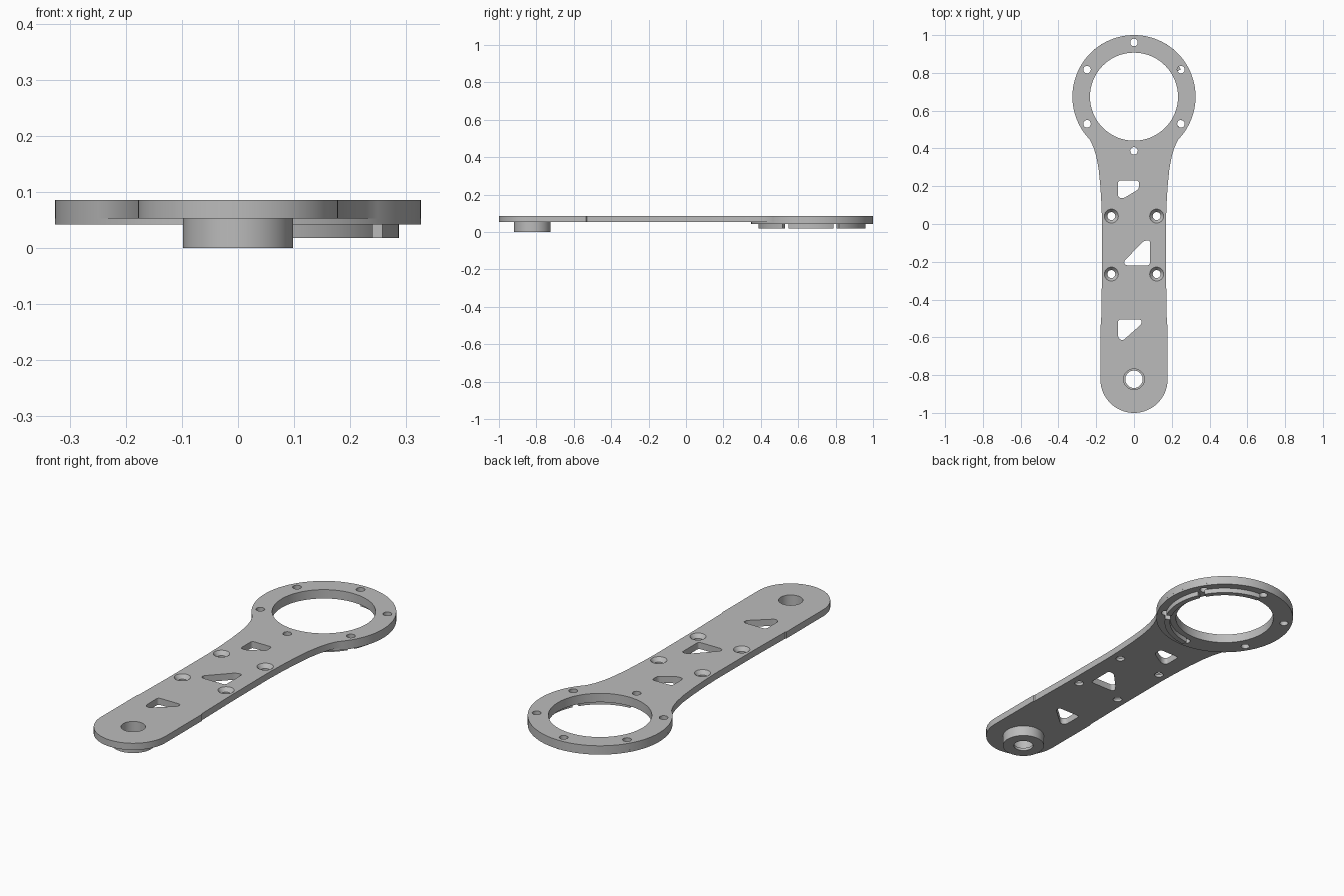
import bpy, bmesh, math
from mathutils import Vector

if "Cube" in bpy.data.objects:
    bpy.data.objects.remove(bpy.data.objects["Cube"])

BOTTOM, TOP, PAD_Z, RIB_Z = 0.053, 0.086, 0.042, 0.018
RING_Y, RING_R, BOLT_R = 0.674, 0.326, 0.287
BOSS_Y, END_R = -0.822, 0.178

metal = bpy.data.materials.new("light grey")
metal.use_nodes = True
grey = (0.5, 0.5, 0.5, 1)
metal.diffuse_color = grey
metal.node_tree.nodes["Principled BSDF"].inputs["Base Color"].default_value = grey


def arc(cx, cy, r, start, end, n):
    angles = [math.radians(start + (end - start) * i / n) for i in range(n + 1)]
    return [(cx + r * math.cos(a), cy + r * math.sin(a)) for a in angles]


def circle(cx, cy, r, n=32):
    return arc(cx, cy, r, 0, 360, n)[:-1]


def rounded(points, r=0.014, n=5):
    """Round every corner of a polygon with a small curve."""
    out = []
    pts = [Vector(p) for p in points]
    for i, p in enumerate(pts):
        before, after = pts[i - 1] - p, pts[(i + 1) % len(pts)] - p
        a = p + before.normalized() * min(r, before.length * 0.48)
        b = p + after.normalized() * min(r, after.length * 0.48)
        for k in range(n + 1):
            t = k / n
            out.append(tuple(a * (1 - t) ** 2 + p * 2 * t * (1 - t) + b * t * t))
    return out


def loft(bm, layers):
    """Closed solid through matching outlines, each given as (outline, z)."""
    rows = [[bm.verts.new((x, y, z)) for x, y in outline] for outline, z in layers]
    for low, high in zip(rows, rows[1:]):
        for i in range(len(low)):
            j = (i + 1) % len(low)
            bm.faces.new((low[i], low[j], high[j], high[i]))
    bm.faces.new(rows[0])
    bm.faces.new(rows[-1])


def make(name, solids):
    bm = bmesh.new()
    for layers in solids:
        loft(bm, layers)
    bmesh.ops.recalc_face_normals(bm, faces=bm.faces)
    mesh = bpy.data.meshes.new(name)
    bm.to_mesh(mesh)
    bm.free()
    mesh.materials.append(metal)
    ob = bpy.data.objects.new(name, mesh)
    bpy.context.collection.objects.link(ob)
    return ob


def prism(outline, low, high):
    return [(outline, low), (outline, high)]


def finish(ob, cutter=None):
    bpy.ops.object.select_all(action="DESELECT")
    ob.select_set(True)
    bpy.context.view_layer.objects.active = ob
    if cutter:
        mod = ob.modifiers.new("holes", "BOOLEAN")
        mod.operation, mod.solver, mod.object = "DIFFERENCE", "EXACT", cutter
        bpy.ops.object.modifier_apply(modifier=mod.name)
    bpy.ops.object.shade_smooth_by_angle(angle=math.radians(30))


# Arm outline: flared neck, slim waist, round end, closed by the ring head
neck = [(0.234, 0.447), (0.214, 0.405), (0.199, 0.355), (0.187, 0.29),
        (0.178, 0.2), (0.172, 0.1), (0.169, 0), (0.17, -0.3), (0.174, -0.53), (END_R, -0.535)]
mirrored = [(-x, y) for x, y in reversed(neck)]
tip = list(reversed(arc(0, BOSS_Y, END_R, -180, 0, 40)))
head = list(reversed(arc(0, RING_Y, RING_R, -43, 223, 96)))
outline = neck + tip + mirrored + head[1:-1]

# Cutter for every opening
bolts = [(BOLT_R * math.cos(math.radians(a)), RING_Y + BOLT_R * math.sin(math.radians(a)))
         for a in range(30, 390, 60)]
windows = [
    [(-0.084, 0.23), (0.026, 0.23), (0.026, 0.185), (-0.055, 0.136), (-0.084, 0.14)],
    [(0.084, -0.219), (0.084, -0.085), (0.05, -0.09), (-0.055, -0.2), (-0.045, -0.219)],
    [(-0.084, -0.506), (0.04, -0.506), (0.04, -0.53), (-0.06, -0.618), (-0.084, -0.605)],
]
LOW, HIGH = -0.05, 0.15
cuts = [prism(circle(0, RING_Y, 0.233, 96), LOW, HIGH)]
cuts += [prism(circle(x, y, 0.02, 20), LOW, HIGH) for x, y in bolts]
cuts += [prism(rounded(w), LOW, HIGH) for w in windows]
for x in (-0.12, 0.12):
    for y in (0.042, -0.265):
        cuts.append([(circle(x, y, r), z) for r, z in
                     ((0.021, LOW), (0.021, 0.067), (0.037, TOP), (0.037, HIGH))])
cuts.append([(circle(0, BOSS_Y, r, 40), z) for r, z in
             ((0.046, LOW), (0.046, 0.014), (0.055, 0.014), (0.055, HIGH))])
cutter = make("hole_cutter", cuts)
cutter.hide_render = True

# Solid parts
finish(make("arm_plate", [prism(outline, BOTTOM, TOP)]), cutter)
finish(make("ring_pad", [prism(circle(0, RING_Y, RING_R, 128), PAD_Z, BOTTOM)]), cutter)
finish(make("pivot_boss", [prism(circle(0, BOSS_Y, 0.098, 64), 0, BOTTOM)]), cutter)

# Curved ribs under one side of the ring
ribs = []
for start, end in ((-86, -33.5), (-26.3, 23.4), (30.3, 86)):
    outer = arc(0, RING_Y, BOLT_R, start, end, 24)
    inner = arc(0, RING_Y, 0.261, end, start, 24)
    ribs.append(prism(outer + inner, RIB_Z, PAD_Z))
finish(make("ring_ribs", ribs))

bpy.data.objects.remove(cutter)
